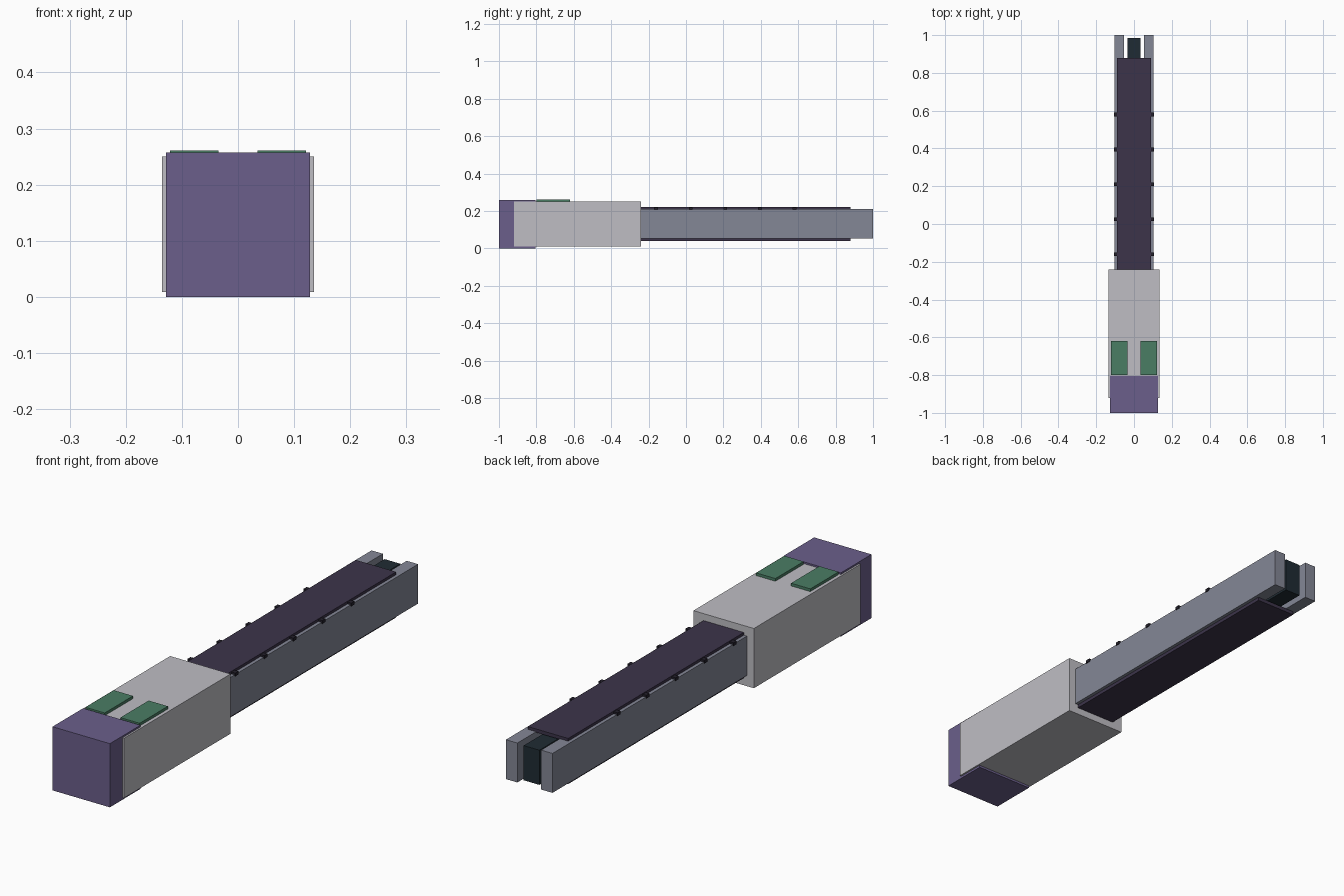
import bpy
import bmesh
from mathutils import Matrix, Vector

cube = bpy.data.objects.get("Cube")
if cube:
    bpy.data.objects.remove(cube, do_unlink=True)


def material(name, hex_code):
    srgb = [int(hex_code[i:i + 2], 16) / 255 for i in (0, 2, 4)]
    color = [((c + 0.055) / 1.055) ** 2.4 for c in srgb] + [1.0]
    mat = bpy.data.materials.new(name)
    mat.use_nodes = True
    mat.diffuse_color = color
    mat.node_tree.nodes["Principled BSDF"].inputs["Base Color"].default_value = color
    return mat


def box(name, xs, ys, zs, mat):
    """Box spanning the given (low, high) range on each axis."""
    size = Vector([hi - lo for lo, hi in (xs, ys, zs)])
    middle = Vector([(hi + lo) / 2 for lo, hi in (xs, ys, zs)])
    bm = bmesh.new()
    bmesh.ops.create_cube(bm, size=1, matrix=Matrix.Diagonal(size).to_4x4())
    mesh = bpy.data.meshes.new(name)
    bm.to_mesh(mesh)
    bm.free()
    mesh.materials.append(mat)
    obj = bpy.data.objects.new(name, mesh)
    obj.location = middle
    bpy.context.collection.objects.link(obj)
    return obj


grey = material("light grey", "BFBEC4")
purple = material("purple", "6B5F8B")
steel = material("blue grey", "848796")
plum = material("dark plum", "3C344A")
green = material("green", "4A7D64")
slate = material("dark slate", "1F2B33")
black = material("near black", "23202B")

# Housing and end cap
box("housing", (-0.135, 0.135), (-0.92, -0.24), (0.009, 0.25), grey)
box("end_cap", (-0.128, 0.128), (-1.0, -0.805), (0, 0.257), purple)

# Paired buttons and side rails
for side, s in (("right", -1), ("left", 1)):
    def mirrored(lo, hi):
        return sorted((s * lo, s * hi))
    box(f"{side}_button", mirrored(0.035, 0.121), (-0.8, -0.62), (0.24, 0.261), green)
    box(f"{side}_rail", mirrored(0.053, 0.104), (-0.5, 1.0), (0.052, 0.211), steel)

# Centre core and cover plates
box("core", (-0.035, 0.035), (-0.5, 0.985), (0.06, 0.2), slate)
box("top_plate", (-0.09, 0.09), (-0.5, 0.88), (0.208, 0.222), plum)
box("bottom_plate", (-0.09, 0.09), (-0.5, 0.88), (0.038, 0.053), plum)

# Evenly spaced cross bars under the top plate
for i in range(5):
    y = -0.16 + 0.185 * i
    box(f"cross_bar_{i + 1}", (-0.107, 0.107), (y - 0.01, y + 0.01), (0.206, 0.219), black)
